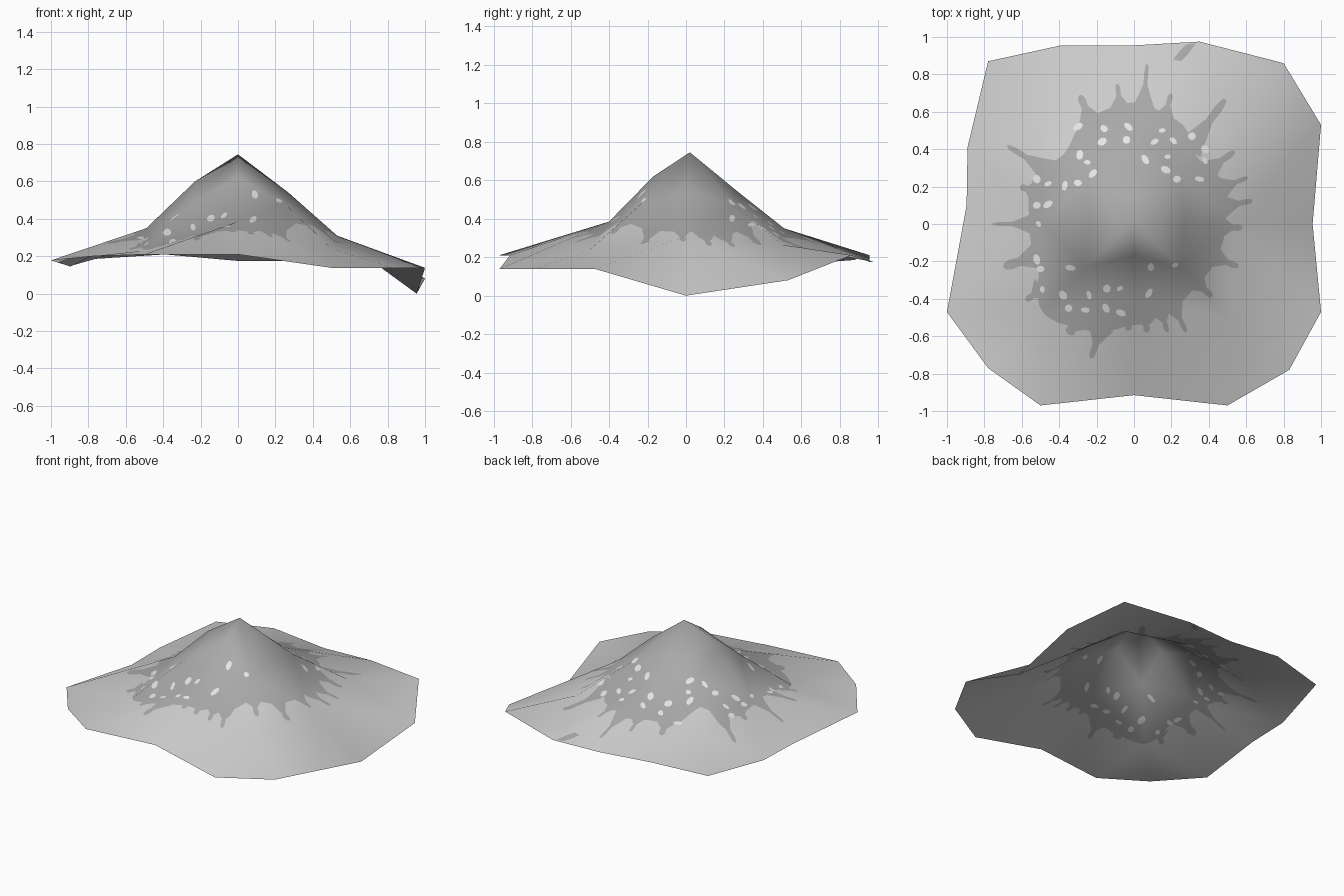
import bpy
import math
from mathutils import Vector
from mathutils.geometry import delaunay_2d_cdt

if "Cube" in bpy.data.objects:
    bpy.data.objects.remove(bpy.data.objects["Cube"])


def material(name, rgb):
    m = bpy.data.materials.new(name)
    m.diffuse_color = (*rgb, 1)
    m.use_nodes = True
    m.node_tree.nodes["Principled BSDF"].inputs["Base Color"].default_value = m.diffuse_color
    return m


# --- low-poly hill: peak, two rings of 8 and a rim of 16, anticlockwise from +x
peak = [(0, 0.02, 0.745)]
ring1 = [(0.27, 0, 0.54), (0.25, 0.25, 0.47), (0, 0.27, 0.54), (-0.25, 0.25, 0.48),
         (-0.23, 0, 0.60), (-0.25, -0.23, 0.48), (0, -0.17, 0.62), (0.25, -0.23, 0.48)]
ring2 = [(0.53, 0, 0.31), (0.50, 0.50, 0.265), (0, 0.51, 0.35), (-0.50, 0.50, 0.26),
         (-0.49, 0, 0.35), (-0.50, -0.47, 0.23), (0, -0.40, 0.385), (0.50, -0.50, 0.24)]
rim = [(0.955, 0, 0.0), (1.0, 0.53, 0.08), (0.80, 0.86, 0.21), (0.35, 0.975, 0.175),
       (0, 0.955, 0.175), (-0.39, 0.955, 0.21), (-0.78, 0.87, 0.185), (-0.89, 0.41, 0.15),
       (-0.895, 0.10, 0.145), (-1.0, -0.47, 0.178), (-0.78, -0.77, 0.20), (-0.50, -0.97, 0.21),
       (0, -0.915, 0.21), (0.50, -0.97, 0.138), (0.83, -0.78, 0.138), (1.0, -0.47, 0.138)]
low = [Vector(p) for p in peak + ring1 + ring2 + rim]
tris = []
for j in range(8):
    k = (j + 1) % 8
    a, b, c, d = 1 + j, 1 + k, 9 + j, 9 + k
    r0, r1, r2 = 17 + 2 * j, 18 + 2 * j, 17 + (2 * j + 2) % 16
    tris += [(0, a, b), (c, r0, r1), (c, r1, d), (d, r1, r2)]
    tris += [(a, c, d), (a, d, b)] if j % 2 else [(a, c, b), (b, c, d)]

# smooth normals of the low-poly hill
norm = [Vector() for _ in low]
for t in tris:
    n = (low[t[1]] - low[t[0]]).cross(low[t[2]] - low[t[0]])
    for i in t:
        norm[i] += n
norm = [n.normalized() for n in norm]

# --- flat outlines that get cut into the hill
pts = [p.to_2d() for p in low]
faces = [list(t) for t in tris]


def add_outline(poly):
    faces.append(list(range(len(pts), len(pts) + len(poly))))
    pts.extend(Vector(p) for p in poly)


# cap of darker ground with a wavy radius
RADII = [0.49, 0.53, 0.49, 0.60, 0.65, 0.62, 0.53, 0.59,
         0.56, 0.56, 0.68, 0.62, 0.54, 0.50, 0.47, 0.48]


def cap_radius(ang):
    f = (ang % math.tau) / math.tau * 16
    i, t = int(f) % 16, f % 1
    t = t * t * (3 - 2 * t)
    return RADII[i] * (1 - t) + RADII[(i + 1) % 16] * t


add_outline([(cap_radius(a) * math.cos(a), cap_radius(a) * math.sin(a))
             for a in (math.tau * i / 96 for i in range(96))])

# fringe runs: tip x, tip y, width near the tip
RUNS = [(-0.68, 0.42, .035), (-0.29, 0.69, .045), (-0.09, 0.75, .03), (0.07, 0.86, .025),
        (0.20, 0.70, .03), (0.49, 0.67, .05), (0.54, 0.39, .04), (0.61, 0.25, .03),
        (0.635, 0.125, .035), (0.58, -0.02, .04), (0.56, -0.23, .04), (0.42, -0.39, .04),
        (0.28, -0.58, .03), (0.18, -0.58, .03), (0.07, -0.58, .04), (-0.03, -0.57, .04),
        (-0.23, -0.72, .04), (-0.35, -0.59, .06), (-0.58, -0.41, .04), (-0.70, -0.23, .06),
        (-0.76, 0.0, .025), (-0.61, 0.20, .04)]
for x, y, w in RUNS:
    tip = Vector((x, y))
    u = tip.normalized()
    s = Vector((-u.y, u.x))
    base = cap_radius(math.atan2(y, x)) - 0.03
    ln = max(tip.length - base, 0.05)
    side = [(0, w / 2 + 0.05), (0.3, w / 2 + 0.02), (0.55, w * 0.4), (0.8, w * 0.45), (0.95, w * 0.3)]
    start = tip - u * ln
    add_outline([start + u * ln * f - s * h for f, h in side] + [tip]
                + [start + u * ln * f + s * h for f, h in reversed(side)])

# stray streak near the back rim
add_outline([(0.21, 0.88), (0.25, 0.87), (0.29, 0.91), (0.33, 0.965), (0.28, 0.96), (0.24, 0.92)])
last_dark = len(faces)

# pale speckles inside the cap's edge
SPECKS = [(-.30, .52), (-.16, .51), (-.03, .52), (.15, .50), (-.17, .44), (-.04, .45), (.11, .44),
          (.21, .445), (.31, .47), (-.29, .37), (-.25, .33), (-.22, .27), (-.30, .22), (.06, .345),
          (.18, .36), (.17, .29), (.23, .24), (.35, .24), (.38, .34), (.38, .40), (-.52, .24),
          (-.46, .215), (-.37, .205), (-.52, .10), (-.46, .105), (-.51, 0.0), (-.52, -.19),
          (-.50, -.24), (-.34, -.235), (-.49, -.35), (-.38, -.38), (-.35, -.45), (-.24, -.38),
          (-.26, -.46), (-.145, -.345), (-.15, -.45), (-.075, -.345), (-.07, -.475), (.09, -.23),
          (.08, -.37), (.22, -.22)]
for i, (x, y) in enumerate(SPECKS):
    c, rot = Vector((x, y)), 0.8 * math.sin(i * 2.3) + math.atan2(y, x)
    ra, rb = 0.017 + 0.005 * math.sin(i * 1.7), 0.023 + 0.006 * math.cos(i * 2.9)
    e, f = Vector((math.cos(rot), math.sin(rot))), Vector((-math.sin(rot), math.cos(rot)))
    add_outline([c + e * ra * math.cos(q) + f * rb * math.sin(q)
                 for q in (math.tau * k / 10 for k in range(10))])

# --- cut everything together, then lift it onto the hill
v2, _, f2, _, _, origin = delaunay_2d_cdt(pts, [], faces, 0, 1e-5)
verts = [None] * len(v2)
normals = [Vector((0, 0, 1))] * len(v2)
out, mats = [], []
for f, src in zip(f2, origin):
    ground = [s for s in src if s < len(tris)]
    if not ground:
        continue
    a, b, c = tris[ground[0]]
    A, B, C = pts[a], pts[b], pts[c]
    det = (B - A).cross(C - A)
    for i in f:
        wb, wc = (v2[i] - A).cross(C - A) / det, (B - A).cross(v2[i] - A) / det
        wa = 1 - wb - wc
        verts[i] = (v2[i].x, v2[i].y, wa * low[a].z + wb * low[b].z + wc * low[c].z)
        normals[i] = (wa * norm[a] + wb * norm[b] + wc * norm[c]).normalized()
    out.append(list(f))
    top = max(src)
    mats.append(2 if top >= last_dark else 1 if top >= len(tris) else 0)

used = [i for i, v in enumerate(verts) if v is not None]
remap = {old: new for new, old in enumerate(used)}
me = bpy.data.meshes.new("hill")
me.from_pydata([verts[i] for i in used], [], [[remap[i] for i in f] for f in out])
for m in (material("light grey", (0.62, 0.62, 0.62)),
          material("mid grey", (0.40, 0.40, 0.40)),
          material("pale grey", (0.80, 0.80, 0.80))):
    me.materials.append(m)
me.polygons.foreach_set("material_index", mats)
me.polygons.foreach_set("use_smooth", [True] * len(out))
me.update()
me.normals_split_custom_set_from_vertices([normals[i] for i in used])
hill = bpy.data.objects.new("hill", me)
bpy.context.collection.objects.link(hill)
